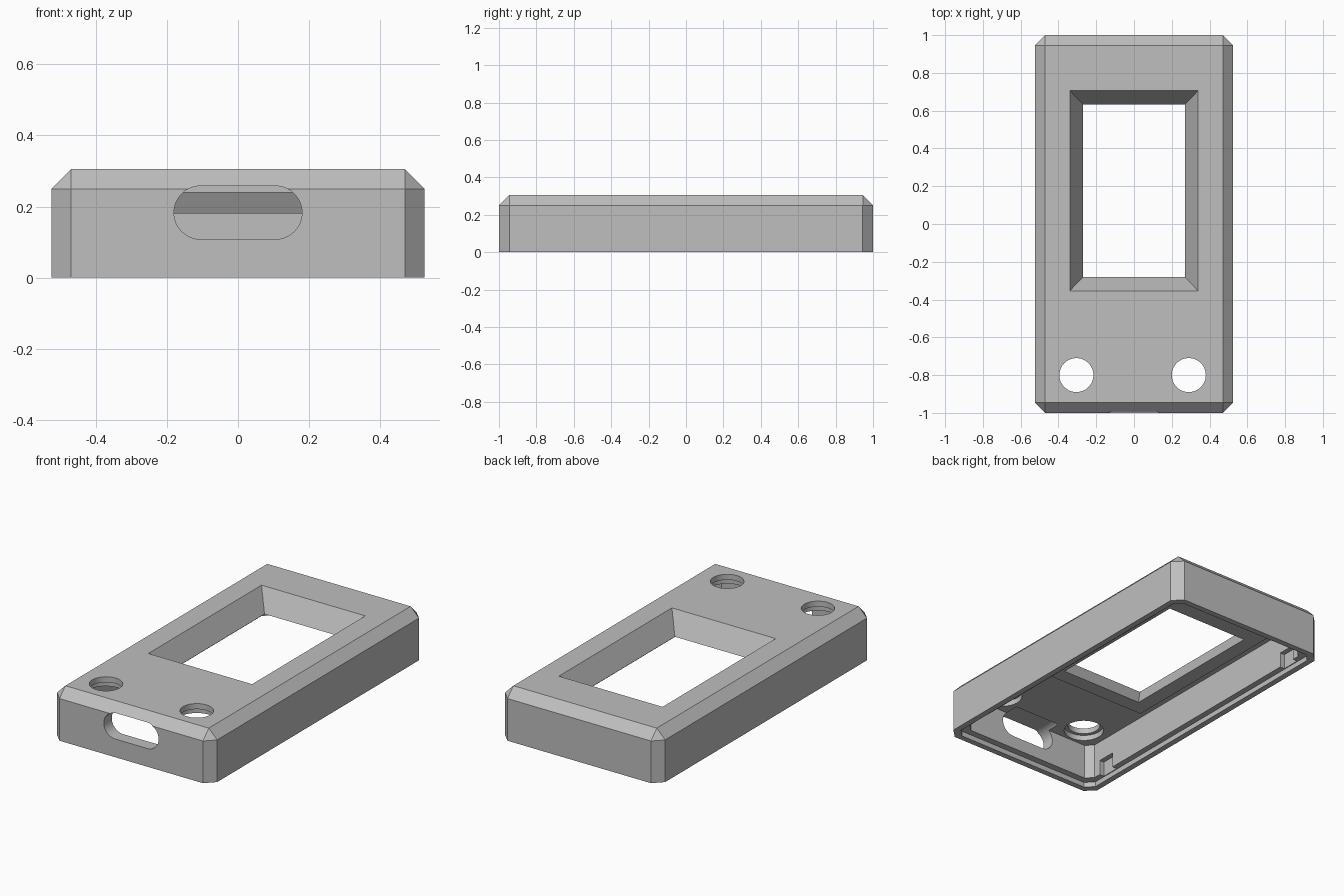
import bpy, bmesh, math

if "Cube" in bpy.data.objects:
    bpy.data.objects.remove(bpy.data.objects["Cube"])

grey = bpy.data.materials.new("plain grey")
grey.use_nodes = True
colour = (0.52, 0.52, 0.52, 1)
grey.diffuse_color = colour
grey.node_tree.nodes["Principled BSDF"].inputs["Base Color"].default_value = colour


def hull(name, points):
    """Convex solid around the given points."""
    bm = bmesh.new()
    for p in points:
        bm.verts.new(p)
    bmesh.ops.convex_hull(bm, input=bm.verts[:])
    bmesh.ops.dissolve_limit(bm, angle_limit=0.01, verts=bm.verts[:], edges=bm.edges[:])
    bmesh.ops.recalc_face_normals(bm, faces=bm.faces[:])
    mesh = bpy.data.meshes.new(name)
    bm.to_mesh(mesh)
    bm.free()
    mesh.materials.append(grey)
    obj = bpy.data.objects.new(name, mesh)
    bpy.context.collection.objects.link(obj)
    return obj


def loop(hx, hy, z, cut=0.0, cy=0.0):
    """Rectangle outline with its corners cut off."""
    pts = []
    for sx in (-1, 1):
        for sy in (-1, 1):
            pts.append((sx * hx, cy + sy * (hy - cut), z))
            if cut:
                pts.append((sx * (hx - cut), cy + sy * hy, z))
    return pts


def box(name, x, y, z):
    return hull(name, [(a, b, c) for a in x for b in y for c in z])


def disc(cx, cy, r, z, n=48):
    return [(cx + r * math.cos(math.tau * i / n),
             cy + r * math.sin(math.tau * i / n), z) for i in range(n)]


def combine(target, tool, operation="DIFFERENCE"):
    mod = target.modifiers.new("join", "BOOLEAN")
    mod.operation, mod.object, mod.solver = operation, tool, "EXACT"
    bpy.context.view_layer.objects.active = target
    bpy.ops.object.modifier_apply(modifier=mod.name)
    bpy.data.objects.remove(tool)


# Chamfered outer shell
case = hull("case_cover", loop(0.525, 1, 0, 0.055) + loop(0.525, 1, 0.25, 0.055)
            + loop(0.47, 0.945, 0.305))

# Hollow inside and the rebate around the open bottom
combine(case, hull("cavity", loop(0.455, 0.925, -0.1, 0.04) + loop(0.455, 0.925, 0.24, 0.04)))
combine(case, hull("rebate", loop(0.49, 0.965, -0.1, 0.045) + loop(0.49, 0.965, 0.03, 0.045)))

# Clip pockets in the long walls
for sx in (-1, 1):
    for sy in (-1, 1):
        combine(case, box("clip_pocket", (sx * 0.4, sx * 0.485),
                          (sy * 0.73, sy * 0.84), (-0.1, 0.12)))

# Sloped screen surround below the roof, then the tapered window
combine(case, hull("surround", loop(0.36, 0.55, 0.18, cy=0.177)
                   + loop(0.41, 0.60, 0.27, cy=0.177)), "UNION")
slope = 0.07 / 0.125
combine(case, hull("window", loop(0.27 - 0.02 * slope, 0.4575 - 0.02 * slope, 0.16, cy=0.176)
                   + loop(0.34 + 0.02 * slope, 0.53 + 0.02 * slope, 0.325, cy=0.176)))

# Button holes, wider on the underside
for x in (-0.305, 0.29):
    for r, top in ((0.09, 0.4), (0.11, 0.272)):
        combine(case, hull("button_hole", disc(x, -0.8, r, 0.2) + disc(x, -0.8, r, top)))

# Rounded cable slot in the front wall
slot = [(px, y, pz) for cx in (-0.105, 0.105)
        for px, pz, _ in disc(cx, 0.183, 0.075, 0) for y in (-1.1, -0.84)]
combine(case, hull("cable_slot", slot))

bpy.ops.object.select_all(action="DESELECT")
case.select_set(True)
bpy.context.view_layer.objects.active = case
bpy.ops.object.shade_smooth_by_angle(angle=math.radians(20))
